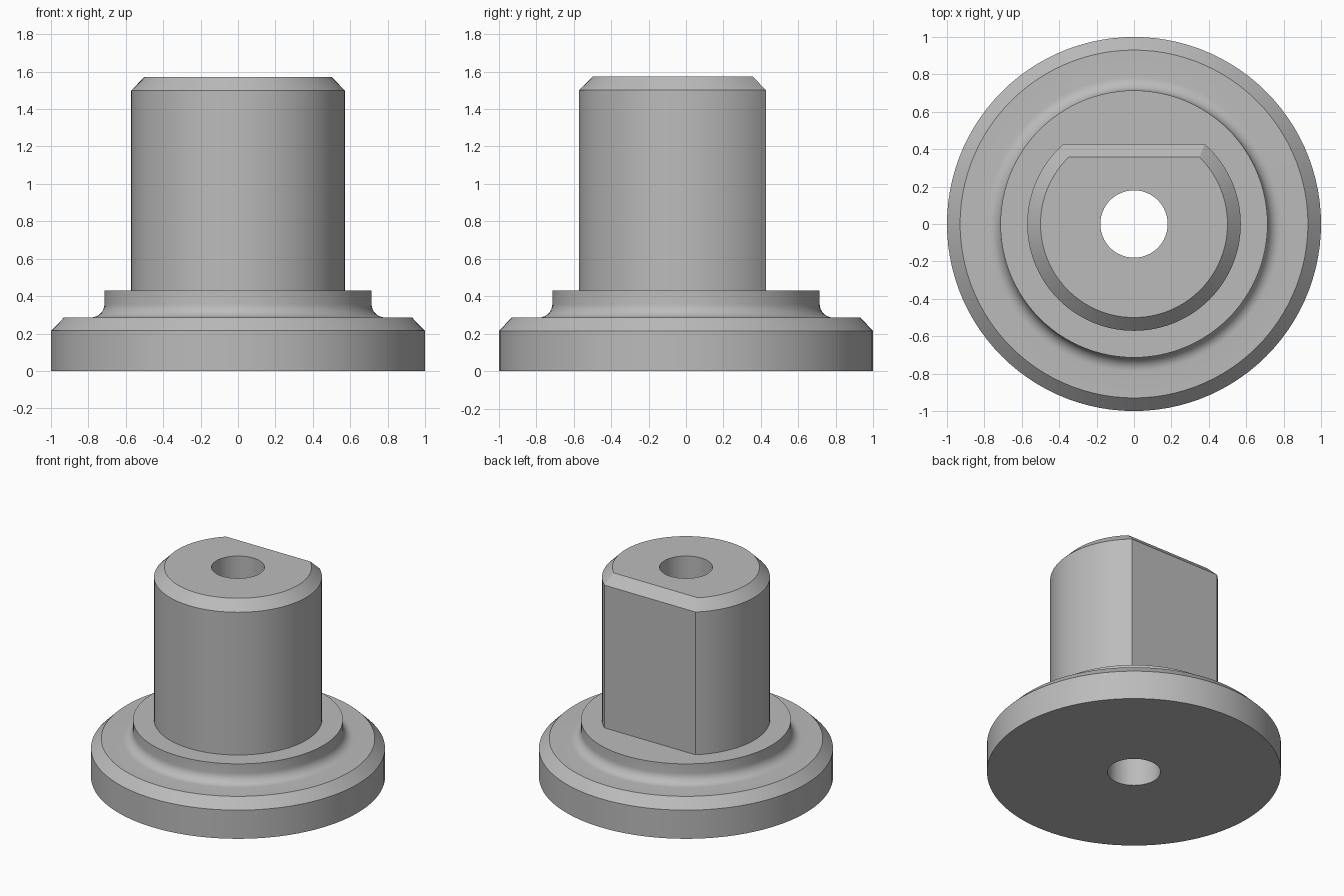
import bpy, bmesh
from math import asin, sin, cos, pi

cube = bpy.data.objects.get("Cube")
if cube:
    bpy.data.objects.remove(cube)

steel = bpy.data.materials.new("plain_grey")
steel.use_nodes = True
GREY = (0.5, 0.5, 0.5, 1)
steel.diffuse_color = GREY
steel.node_tree.nodes["Principled BSDF"].inputs["Base Color"].default_value = GREY

ARC, BACK = 80, 24      # segments around the round side and across the back


def ring(r, z, flat=None):
    """Circle of points; with flat, the back is cut straight at y = flat."""
    a = asin(flat / r if flat else 0.75)
    start, sweep = pi - a, pi + 2 * a
    pts = []
    for i in range(ARC):
        t = start + sweep * i / ARC
        pts.append((r * cos(t), r * sin(t), z))
    for i in range(BACK):
        k = i / BACK
        if flat:
            pts.append((r * cos(a) * (1 - 2 * k), flat, z))
        else:
            t = a + (pi - 2 * a) * k
            pts.append((r * cos(t), r * sin(t), z))
    return pts


# Bore, then chamfered flange
rings = [ring(0.18, 1.572), ring(0.18, 0), ring(1, 0), ring(1, 0.215), ring(0.93, 0.286)]
# Concave fillet up to the collar
for i in range(9):
    t = pi / 2 * i / 8
    rings.append(ring(0.786 - 0.072 * sin(t), 0.358 - 0.072 * cos(t)))
# Collar, then the post with its flat back and chamfered top
rings += [ring(0.714, 0.429), ring(0.571, 0.429, 0.428),
          ring(0.571, 1.5, 0.428), ring(0.5, 1.572, 0.357)]

bm = bmesh.new()
loops = [[bm.verts.new(p) for p in pts] for pts in rings]
n = ARC + BACK
for low, high in zip(loops, loops[1:] + loops[:1]):
    for i in range(n):
        j = (i + 1) % n
        bm.faces.new((low[i], low[j], high[j], high[i]))
bmesh.ops.recalc_face_normals(bm, faces=bm.faces)

mesh = bpy.data.meshes.new("flanged_post")
bm.to_mesh(mesh)
bm.free()
mesh.materials.append(steel)
post = bpy.data.objects.new("flanged_post", mesh)
bpy.context.collection.objects.link(post)
bpy.ops.object.select_all(action="DESELECT")
post.select_set(True)
bpy.context.view_layer.objects.active = post
bpy.ops.object.shade_smooth_by_angle(angle=pi / 6)
